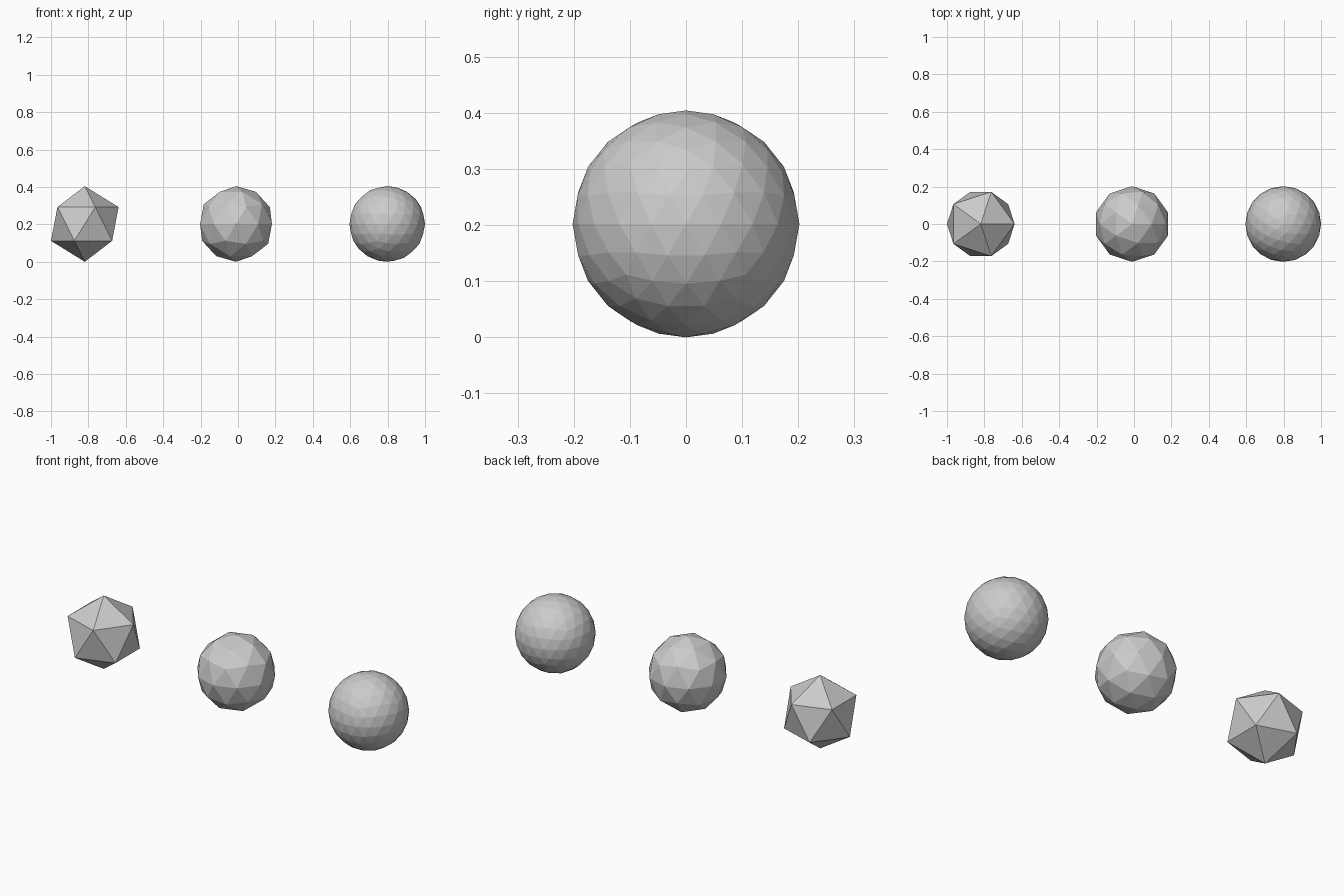
import bpy

if "Cube" in bpy.data.objects:
    bpy.data.objects.remove(bpy.data.objects["Cube"])

# Overall width of 2 = 8 radii of spacing + the outer extents of first and last ball
R = 2 / 9.8944
START = -1 + 0.8944 * R

# Row of three faceted balls, each one subdivision finer than the last
for i, name in enumerate(("coarse_ball", "medium_ball", "fine_ball")):
    bpy.ops.mesh.primitive_ico_sphere_add(
        subdivisions=i + 1, radius=R, location=(START + 4 * R * i, 0, R))
    ball = bpy.context.object
    ball.name = name
    bpy.ops.object.shade_flat()
